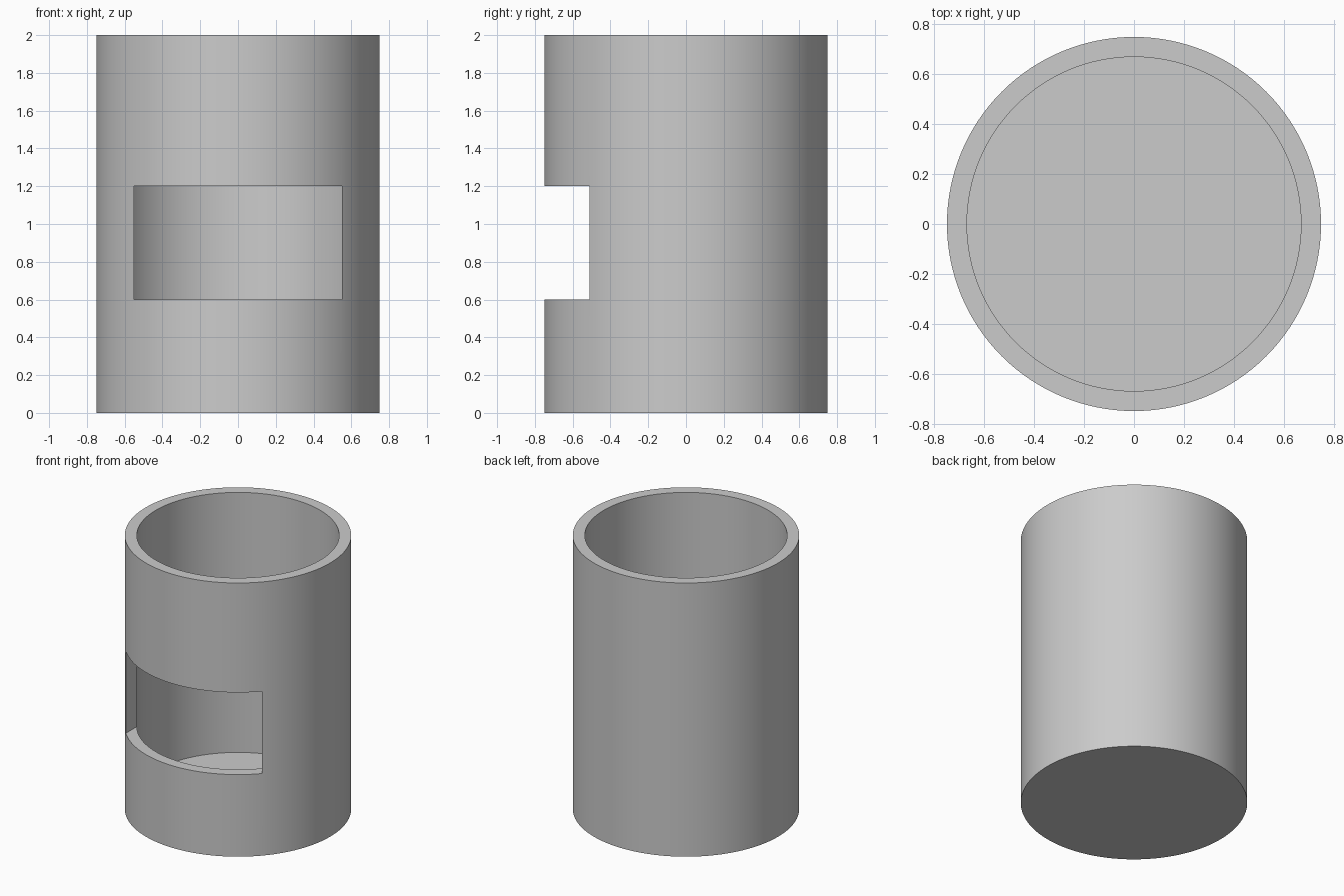
import bpy, bmesh
from math import radians, tau
from mathutils import Vector

cube = bpy.data.objects.get("Cube")
if cube:
    bpy.data.objects.remove(cube, do_unlink=True)

HEIGHT, OUTER, INNER, FLOOR = 2.0, 0.75, 0.67, 0.1
WINDOW_HALF, WINDOW_LOW, WINDOW_HIGH = 0.55, 0.6, 1.2
SIDES = 128


def add_object(name, bm):
    bmesh.ops.recalc_face_normals(bm, faces=bm.faces)
    mesh = bpy.data.meshes.new(name)
    bm.to_mesh(mesh)
    bm.free()
    obj = bpy.data.objects.new(name, mesh)
    bpy.context.collection.objects.link(obj)
    return obj


grey = bpy.data.materials.new("plain grey")
grey.use_nodes = True
colour = (0.6, 0.6, 0.6, 1)
grey.diffuse_color = colour
grey.node_tree.nodes["Principled BSDF"].inputs["Base Color"].default_value = colour

# Cup: wall profile turned around z, closed by a floor and a base disc
bm = bmesh.new()
profile = [(INNER, FLOOR), (INNER, HEIGHT), (OUTER, HEIGHT), (OUTER, 0)]
verts = [bm.verts.new((r, 0, z)) for r, z in profile]
edges = [bm.edges.new(pair) for pair in zip(verts, verts[1:])]
bmesh.ops.spin(bm, geom=verts + edges, axis=(0, 0, 1), cent=(0, 0, 0),
               angle=tau, steps=SIDES, use_merge=True)
bmesh.ops.remove_doubles(bm, verts=bm.verts, dist=0.0001)
bmesh.ops.holes_fill(bm, edges=[e for e in bm.edges if e.is_boundary], sides=0)
cup = add_object("cup", bm)
cup.data.materials.append(grey)

# Window cutter: a box through the front wall only
bm = bmesh.new()
bmesh.ops.create_cube(bm, size=1)
bmesh.ops.scale(bm, vec=(2 * WINDOW_HALF, 1, WINDOW_HIGH - WINDOW_LOW), verts=bm.verts)
bmesh.ops.translate(bm, vec=Vector((0, -0.5, (WINDOW_LOW + WINDOW_HIGH) / 2)), verts=bm.verts)
cutter = add_object("window_cutter", bm)
cutter.data.materials.append(grey)
cutter.hide_render = True

# Cut the window, then drop the cutter
cut = cup.modifiers.new("window", 'BOOLEAN')
cut.operation = 'DIFFERENCE'
cut.solver = 'EXACT'
cut.object = cutter
bpy.ops.object.select_all(action='DESELECT')
cup.select_set(True)
bpy.context.view_layer.objects.active = cup
bpy.ops.object.modifier_apply(modifier=cut.name)
bpy.data.objects.remove(cutter, do_unlink=True)

# Smooth round walls with crisp rims and window edges
bpy.ops.object.shade_smooth_by_angle(angle=radians(30))
